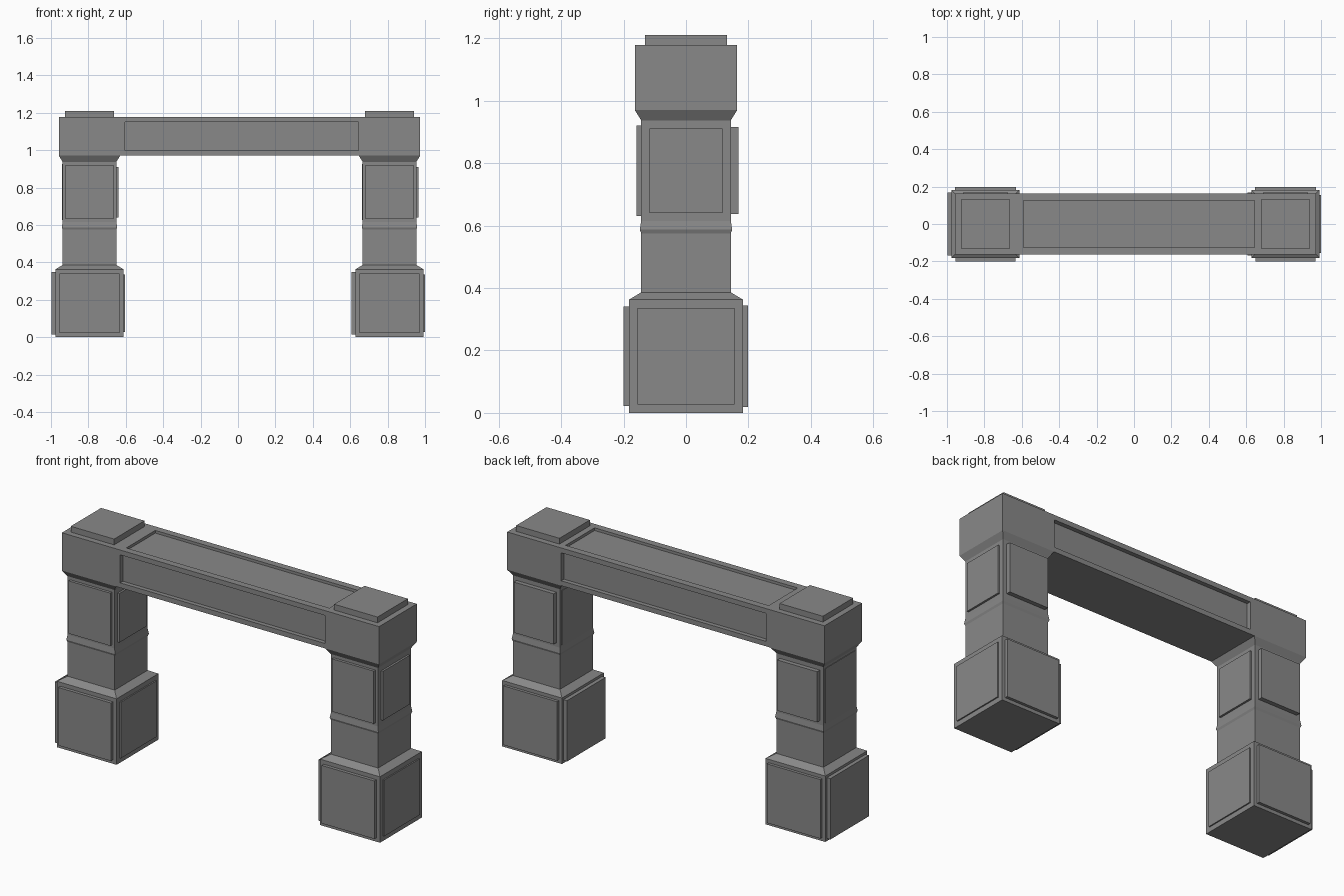
import bpy, bmesh

if "Cube" in bpy.data.objects:
    bpy.data.objects.remove(bpy.data.objects["Cube"])

# (height, half width) profile of a square pillar
PROFILE = [(0, .182), (.363, .182), (.386, .1435), (.575, .1435), (.587, .148),
           (.615, .1435), (.937, .1435), (.97, .164), (1.178, .164)]
# (inset, outward depth) of the panels, in the order front, right, back, left
BASE_PANELS = [(.022, .018), (.027, .007), (.019, .016), (.014, .021)]
SHAFT_PANELS = [(.016, .015), (.026, .011), (.022, .024), (.012, .003)]

stone = bpy.data.materials.new("dark_stone")
stone.diffuse_color = (.25, .25, .25, 1)
stone.use_nodes = True
stone.node_tree.nodes["Principled BSDF"].inputs["Base Color"].default_value = stone.diffuse_color


def panel(bm, face, inset, depth):
    """Inset a face and push the middle out (or in) along its normal."""
    normal = face.normal.copy()
    bmesh.ops.inset_individual(bm, faces=[face], thickness=inset, use_even_offset=True)
    rim = list(face.verts)
    mid = bmesh.ops.extrude_discrete_faces(bm, faces=[face])["faces"][0]
    for v in mid.verts:
        v.co += normal * depth
    return rim + list(mid.verts)


def finish(bm, name):
    mesh = bpy.data.meshes.new(name)
    bm.to_mesh(mesh)
    bm.free()
    mesh.materials.append(stone)
    obj = bpy.data.objects.new(name, mesh)
    bpy.context.collection.objects.link(obj)


def pillar(name, cx, open_side):
    bm = bmesh.new()
    corners = [(-1, -1), (1, -1), (1, 1), (-1, 1)]
    rings = [[bm.verts.new((cx + sx * w, sy * w, z)) for sx, sy in corners]
             for z, w in PROFILE]
    sides = [[bm.faces.new((lo[i], lo[(i + 1) % 4], hi[(i + 1) % 4], hi[i])) for i in range(4)]
             for lo, hi in zip(rings, rings[1:])]
    bm.faces.new(rings[0][::-1])
    top = bm.faces.new(rings[-1])
    bm.normal_update()
    # raised panels on foot and upper shaft, raised plate on top
    for i in range(4):
        panel(bm, sides[0][i], *BASE_PANELS[i])
        panel(bm, sides[5][i], *SHAFT_PANELS[i])
    panel(bm, top, .032, .032)
    # the beam joins the cap here, so leave that side open
    bmesh.ops.delete(bm, geom=[sides[7][open_side]], context='FACES_ONLY')
    finish(bm, name)


def beam(name, x0, x1):
    bm = bmesh.new()
    loop = [(-.164, .97), (.164, .97), (.164, 1.178), (-.164, 1.178)]
    a = [bm.verts.new((x0, y, z)) for y, z in loop]
    b = [bm.verts.new((x1, y, z)) for y, z in loop]
    bottom, back, top, front = [
        bm.faces.new((a[i], a[(i + 1) % 4], b[(i + 1) % 4], b[i])) for i in range(4)]
    bm.normal_update()
    # sunken panels that run almost up to the right cap
    for face, inset, depth in ((front, .027, -.024), (back, .027, -.024), (top, .038, -.015)):
        for v in panel(bm, face, inset, depth):
            if v.co.x > 0:
                v.co.x = x1 - .001
    finish(bm, name)


pillar("left_pillar", -.794, 1)
pillar("right_pillar", .81, 3)
beam("lintel_beam", -.63, .646)
